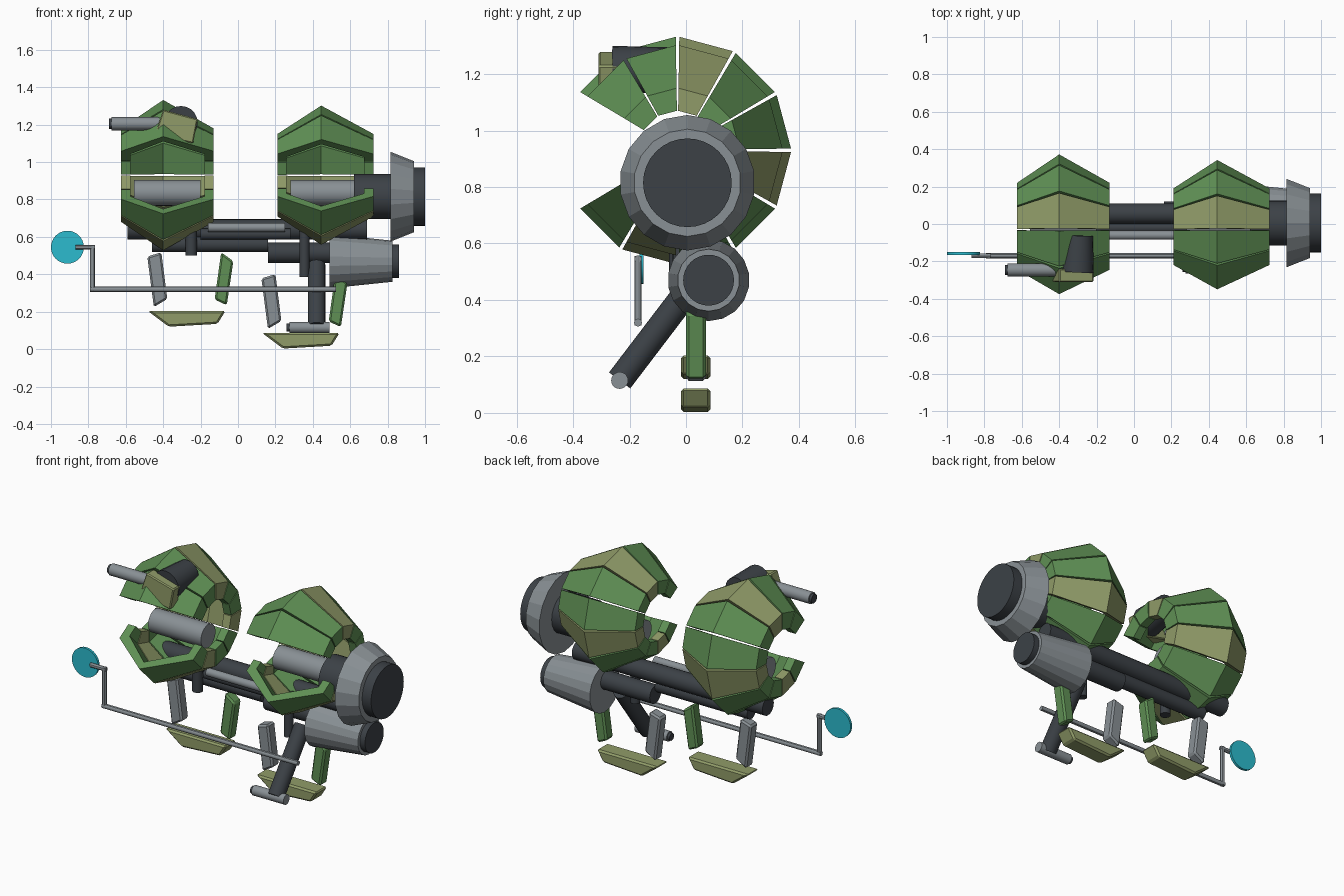
import bpy, bmesh, math
from mathutils import Vector

if "Cube" in bpy.data.objects:
    bpy.data.objects.remove(bpy.data.objects["Cube"])


def material(name, rgb):
    m = bpy.data.materials.new(name)
    m.diffuse_color = (*rgb, 1)
    m.use_nodes = True
    m.node_tree.nodes["Principled BSDF"].inputs["Base Color"].default_value = m.diffuse_color
    return m


GREEN = material("green", (0.115, 0.28, 0.09))
OLIVE = material("olive", (0.28, 0.33, 0.14))
GREY = material("grey", (0.25, 0.28, 0.30))
DARK = material("dark_grey", (0.045, 0.053, 0.062))
TEAL = material("teal", (0.025, 0.50, 0.62))


def finish(name, bm, mat, smooth=False):
    bmesh.ops.recalc_face_normals(bm, faces=bm.faces)
    me = bpy.data.meshes.new(name)
    bm.to_mesh(me)
    bm.free()
    ob = bpy.data.objects.new(name, me)
    bpy.context.collection.objects.link(ob)
    me.materials.append(mat)
    if smooth:
        bpy.ops.object.select_all(action='DESELECT')
        ob.select_set(True)
        bpy.context.view_layer.objects.active = ob
        bpy.ops.object.shade_smooth_by_angle(angle=math.radians(30))
    return ob


def rod(name, a, b, r1, mat, r2=None, sides=20, smooth=True):
    """Cylinder or cone from point a (radius r1) to point b (radius r2)."""
    a, b = Vector(a), Vector(b)
    bm = bmesh.new()
    bmesh.ops.create_cone(bm, cap_ends=True, segments=sides, radius1=r1,
                          radius2=r1 if r2 is None else r2, depth=(b - a).length)
    rot = (b - a).to_track_quat('Z', 'Y').to_matrix().to_4x4()
    bmesh.ops.transform(bm, matrix=rot, verts=bm.verts)
    bmesh.ops.translate(bm, vec=(a + b) / 2, verts=bm.verts)
    return finish(name, bm, mat, smooth)


def plate(name, pts, y0, y1, mat, bevel=0.01):
    """Outline in x and z, extruded along y, with bevelled edges."""
    bm = bmesh.new()
    f = bm.faces.new([bm.verts.new((x, y0, z)) for x, z in pts])
    ext = bmesh.ops.extrude_face_region(bm, geom=[f])
    bmesh.ops.translate(bm, vec=(0, y1 - y0, 0),
                        verts=[v for v in ext['geom'] if isinstance(v, bmesh.types.BMVert)])
    bmesh.ops.recalc_face_normals(bm, faces=bm.faces)
    bmesh.ops.bevel(bm, geom=list(bm.edges), offset=bevel, segments=1, affect='EDGES')
    return finish(name, bm, mat)


# Armour rings: ten hollow wedges each, open toward the front
CY, CZ = -0.03, 0.93


def armour_ring(side, cx, left, right, peak, rim, inner):
    t = 0.05
    section = [(left, inner), (left, rim), (0, peak), (right, rim), (right, inner),
               (right - t, inner), (right - t, rim - 0.03), (0, peak - t),
               (left + t, rim - 0.03), (left + t, inner)]
    for i in range(10):
        start = -150 + 30 * i
        bm = bmesh.new()
        loops = []
        for deg in (start + 0.9, start + 29.1):
            a = math.radians(deg)
            loops.append([bm.verts.new((cx + x, CY + r * math.cos(a), CZ + r * math.sin(a)))
                          for x, r in section])
        n = len(section)
        for k in range(n):
            m = (k + 1) % n
            bm.faces.new((loops[0][k], loops[0][m], loops[1][m], loops[1][k]))
        for lp in loops:
            bm.faces.new(lp)
        mat = OLIVE if start in (-120, -30, 60) else GREEN
        finish(f"{side}_armour_segment_{i + 1}", bm, mat)


armour_ring("left", -0.40, -0.225, 0.27, 0.402, 0.25, 0.15)
armour_ring("right", 0.445, -0.235, 0.28, 0.372, 0.22, 0.14)

# Cores inside the rings
rod("left_core", (-0.555, 0, 0.835), (-0.20, 0, 0.835), 0.07, GREY)
rod("right_core", (0.28, 0, 0.835), (0.63, 0, 0.835), 0.07, GREY)

# Upper engine
rod("upper_engine_shaft", (0.62, 0.005, 0.815), (0.82, 0.005, 0.815), 0.12, DARK)
rod("upper_engine_collar", (0.815, 0.005, 0.815), (0.94, 0.005, 0.815), 0.24, GREY, 0.19, 18, False)
rod("upper_engine_cap", (0.93, 0.005, 0.815), (1.0, 0.005, 0.815), 0.157, DARK, sides=32)

# Lower engine
rod("lower_engine_body", (0.49, 0.08, 0.47), (0.825, 0.08, 0.47), 0.145, GREY, 0.11, 18, False)
rod("lower_engine_cap", (0.82, 0.08, 0.47), (0.86, 0.08, 0.47), 0.09, DARK, sides=32)
rod("lower_engine_shaft", (0.16, 0.065, 0.515), (0.50, 0.065, 0.515), 0.055, DARK)

# Frame tubes across the middle
rod("main_tube", (-0.59, 0.055, 0.64), (0.69, 0.055, 0.64), 0.055, DARK)
rod("lower_tube", (-0.46, 0.03, 0.56), (0.16, 0.03, 0.56), 0.042, DARK)
rod("front_tube", (-0.20, -0.02, 0.615), (0.28, -0.02, 0.615), 0.03, DARK)
rod("front_pipe", (-0.16, -0.06, 0.65), (0.25, -0.06, 0.65), 0.024, GREY)
rod("left_strut", (-0.25, -0.03, 0.50), (-0.25, -0.03, 0.63), 0.03, DARK)
rod("right_strut", (0.355, -0.02, 0.385), (0.355, -0.02, 0.66), 0.027, DARK)

# Slanted leg and foot pedal
rod("leg", (0.42, 0.02, 0.45), (0.42, -0.235, 0.115), 0.047, DARK)
rod("pedal", (0.275, -0.235, 0.115), (0.49, -0.235, 0.115), 0.03, GREY)
rod("pedal_tip", (0.26, -0.235, 0.115), (0.28, -0.235, 0.115), 0.022, DARK)

# Thin bar with a round disc on its end
rod("bar", (-0.79, -0.17, 0.32), (0.525, -0.17, 0.32), 0.014, GREY, sides=12)
rod("bar_upright", (-0.777, -0.17, 0.31), (-0.777, -0.17, 0.555), 0.013, GREY, sides=12)
rod("bar_end", (-0.87, -0.17, 0.545), (-0.765, -0.17, 0.545), 0.013, GREY, sides=12)
rod("disc", (-0.912, -0.165, 0.545), (-0.912, -0.15, 0.545), 0.088, TEAL, sides=32)

# Two open brackets underneath
for side, dx, dz in (("left", 0, 0), ("right", 0.61, -0.117)):
    def moved(pts):
        return [(x + dx, z + dz) for x, z in pts]
    plate(f"{side}_bracket_grey_side", moved([(-0.485, 0.495), (-0.41, 0.518), (-0.378, 0.268), (-0.45, 0.225)]),
          0.0, 0.07, GREY)
    plate(f"{side}_bracket_green_side", moved([(-0.09, 0.518), (-0.025, 0.47), (-0.06, 0.235), (-0.125, 0.265)]),
          0.0, 0.07, GREEN)
    plate(f"{side}_bracket_base", moved([(-0.482, 0.204), (-0.067, 0.204), (-0.11, 0.135), (-0.37, 0.12)]),
          -0.018, 0.087, OLIVE)

# Gun on the left ring
rod("gun_mount", (-0.295, -0.06, 1.22), (-0.305, -0.255, 1.21), 0.075, DARK, 0.09)
plate("gun_block", [(-0.40, 1.28), (-0.215, 1.23), (-0.24, 1.10), (-0.445, 1.145)], -0.31, -0.24, OLIVE, 0.006)
rod("gun_barrel", (-0.675, -0.245, 1.205), (-0.42, -0.245, 1.205), 0.035, GREY)
rod("gun_muzzle", (-0.69, -0.245, 1.205), (-0.67, -0.245, 1.205), 0.027, DARK)
